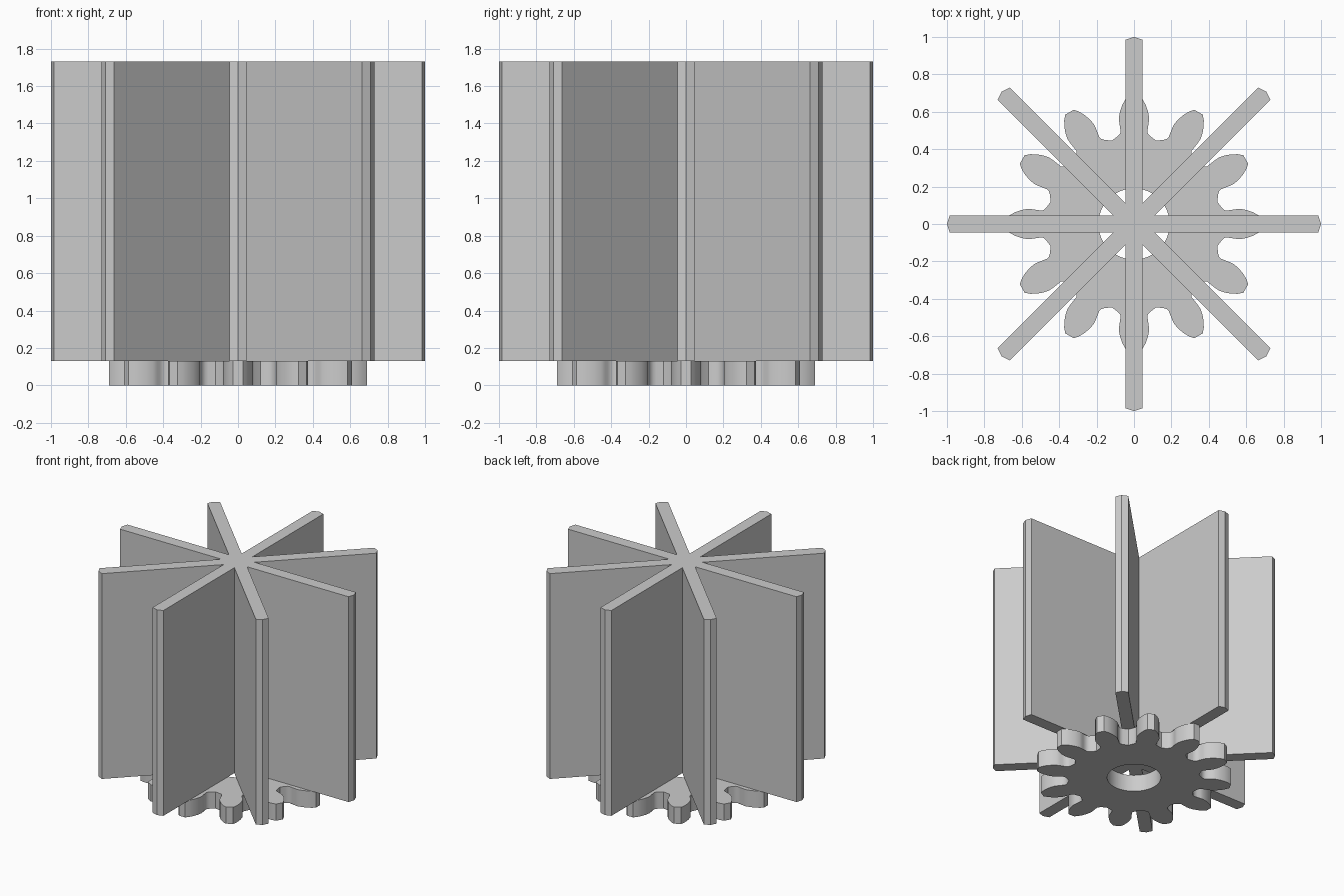
import bpy, bmesh, math
from mathutils import Vector, Matrix

cube = bpy.data.objects.get("Cube")
if cube:
    bpy.data.objects.remove(cube)

GREY = (0.6, 0.6, 0.6, 1)
grey = bpy.data.materials.new("plain grey")
grey.use_nodes = True
grey.diffuse_color = GREY
grey.node_tree.nodes["Principled BSDF"].inputs["Base Color"].default_value = GREY


def repeat_around(points, count):
    """Repeat a list of 2D points around the z axis."""
    return [Matrix.Rotation(math.tau * i / count, 2) @ Vector(p)
            for i in range(count) for p in points]


def extrude_loops(name, outer, z0, z1, inner=None):
    """Solid with a flat outline, and a matching hole if one is given."""
    bm = bmesh.new()
    n = len(outer)

    def ring(points, z):
        return [bm.verts.new((p[0], p[1], z)) for p in points]

    def bridge(a, b):
        for i in range(n):
            j = (i + 1) % n
            bm.faces.new((a[i], a[j], b[j], b[i]))

    low, high = ring(outer, z0), ring(outer, z1)
    bridge(low, high)
    if inner:
        hole_low, hole_high = ring(inner, z0), ring(inner, z1)
        bridge(hole_high, hole_low)
        bridge(high, hole_high)
        bridge(hole_low, low)
    else:
        bm.faces.new(high)
        bm.faces.new(low[::-1])
    bmesh.ops.recalc_face_normals(bm, faces=bm.faces[:])
    mesh = bpy.data.meshes.new(name)
    bm.to_mesh(mesh)
    bm.free()
    mesh.materials.append(grey)
    obj = bpy.data.objects.new(name, mesh)
    bpy.context.collection.objects.link(obj)
    return obj


BASE, TOP = 0.13, 1.73

# Eight paddles joined in one star, each with a blunt pointed end
half = 0.046
notch = half / math.sin(math.pi / 8)
blade = [(0.985, -half), (1.0, 0), (0.985, half),
         (notch * math.cos(math.pi / 8), half)]
extrude_loops("paddle_wheel", repeat_around(blade, 8), BASE, TOP)

# Twelve-tooth gear: half a tooth from tip to root, then mirrored
flank = [(0.69, 0.026), (0.668, 0.045), (0.64, 0.061), (0.605, 0.074),
         (0.57, 0.081), (0.545, 0.079), (0.525, 0.071), (0.502, 0.069),
         (0.482, 0.075), (0.469, 0.088)]
tooth = [(r, -w) for r, w in reversed(flank)] + flank
tooth.append(Vector((0.461 * math.cos(math.pi / 12), 0.461 * math.sin(math.pi / 12))))
outline = repeat_around(tooth, 12)
bore = [Vector(p).normalized() * 0.19 for p in outline]
gear = extrude_loops("drive_gear", outline, 0, BASE, bore)

# Smooth the curved tooth flanks and bore, keep the rims sharp
bpy.ops.object.select_all(action="DESELECT")
gear.select_set(True)
bpy.context.view_layer.objects.active = gear
bpy.ops.object.shade_smooth_by_angle(angle=math.radians(35))
